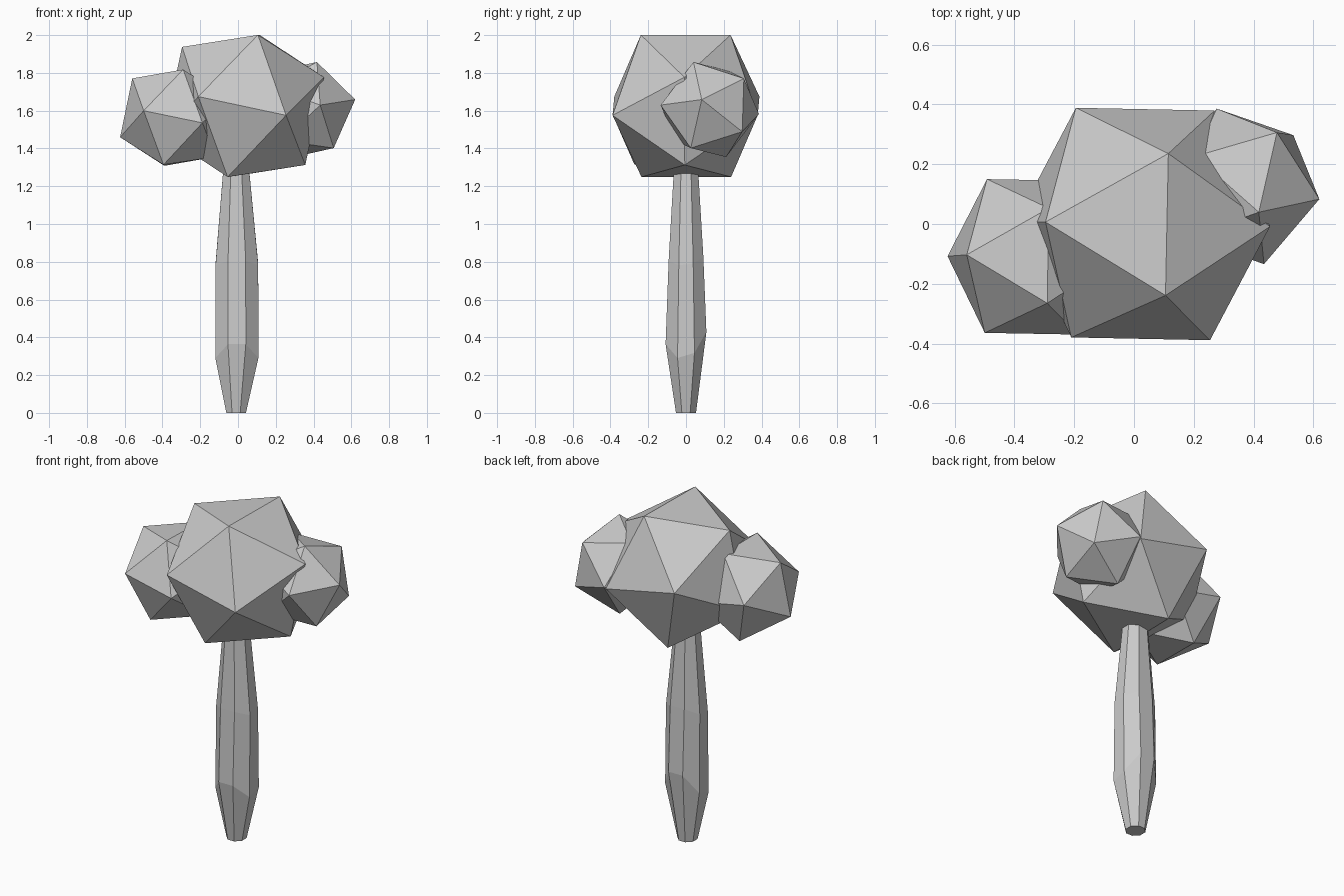
import bpy, bmesh, math
from mathutils import Vector, Matrix

if "Cube" in bpy.data.objects:
    bpy.data.objects.remove(bpy.data.objects["Cube"])

PHI = (1 + 5 ** 0.5) / 2


def finish(name, bm):
    bmesh.ops.recalc_face_normals(bm, faces=bm.faces)
    mesh = bpy.data.meshes.new(name)
    bm.to_mesh(mesh)
    bm.free()
    ob = bpy.data.objects.new(name, mesh)
    bpy.context.collection.objects.link(ob)
    return ob


def leaf_clump(name, centre, edge_dir, mid_dir, edge):
    """Icosahedron with one edge along edge_dir, whose midpoint lies towards mid_dir."""
    y = Vector(edge_dir).normalized()
    u = Vector(mid_dir)
    u = (u - y * u.dot(y)).normalized()
    v = y.cross(u)
    a, b = edge / 2, edge / 2 * PHI
    bm = bmesh.new()
    for s in (-1, 1):
        for t in (-1, 1):
            for p, q, r in ((0, s * a, t * b), (s * a, t * b, 0), (s * b, 0, t * a)):
                bm.verts.new(Vector(centre) + v * p + y * q + u * r)
    bmesh.ops.convex_hull(bm, input=bm.verts[:])
    return finish(name, bm)


# Canopy: one large clump and two smaller ones
leaf_clump("main_leaves", (0.03, 0, 1.625), (0.02, 1, 0), (0.08, 0, 0.375), 0.475)
leaf_clump("left_leaves", (-0.34, -0.11, 1.563), (-0.06, 0.26, 0.17), (-0.19, -0.125, 0.122), 0.318)
leaf_clump("right_leaves", (0.356, 0.126, 1.606), (0.14, -0.22, -0.11), (0.194, 0.069, 0.109), 0.287)

# Trunk: eight-sided, bulging low down, with slightly uneven rings
# (height, centre x, half width x, half width y, height wobble)
rings = [(0, -0.01, 0.052, 0.053, 0),
         (0.35, -0.006, 0.114, 0.108, 0.065),
         (0.80, -0.006, 0.113, 0.092, 0.02),
         (1.36, -0.01, 0.062, 0.06, 0)]
bm = bmesh.new()
loops = []
for z, cx, rx, ry, wob in rings:
    loop = []
    for k in range(8):
        t = math.radians(22.5 + 45 * k)
        c, s = math.cos(t) / 0.924, math.sin(t) / 0.924
        dz = wob * (-math.cos(2 * t) + 0.5 * s)
        loop.append(bm.verts.new((cx + rx * c, ry * s, z + dz)))
    loops.append(loop)
for lo, hi in zip(loops, loops[1:]):
    for k in range(8):
        n = (k + 1) % 8
        bm.faces.new((lo[k], lo[n], hi[n], hi[k]))
bm.faces.new(loops[0][::-1])
bm.faces.new(loops[-1])
finish("trunk", bm)
